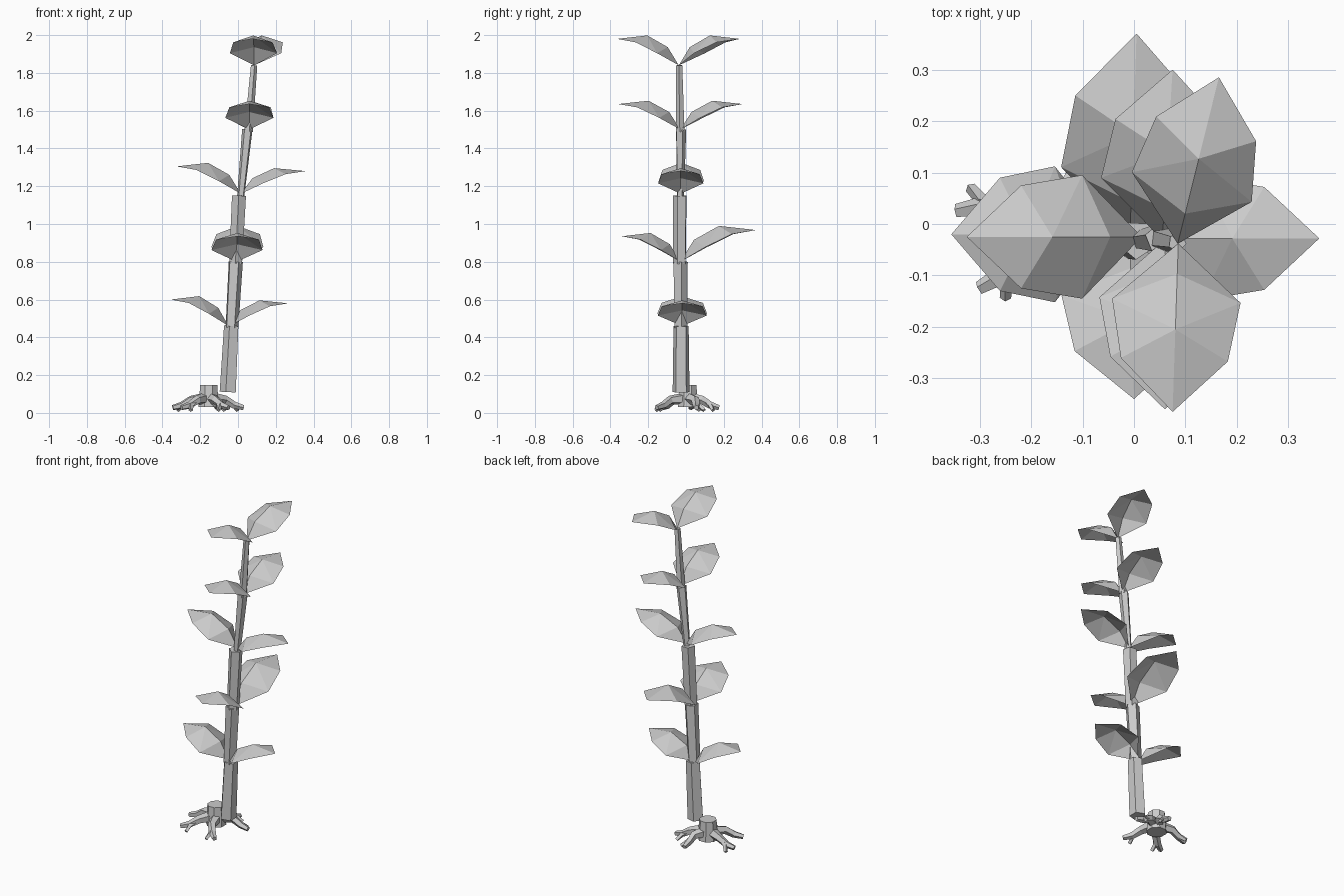
import bpy, bmesh, math
from mathutils import Vector

old = bpy.data.objects.get("Cube")
if old:
    bpy.data.objects.remove(old)

grey = bpy.data.materials.new("plain grey")
grey.use_nodes = True
COLOUR = (0.6, 0.6, 0.6, 1)
grey.diffuse_color = COLOUR
grey.node_tree.nodes["Principled BSDF"].inputs["Base Color"].default_value = COLOUR


def finish(bm, name):
    bmesh.ops.recalc_face_normals(bm, faces=bm.faces)
    mesh = bpy.data.meshes.new(name)
    bm.to_mesh(mesh)
    bm.free()
    mesh.materials.append(grey)
    obj = bpy.data.objects.new(name, mesh)
    bpy.context.scene.collection.objects.link(obj)
    return obj


def tube(bm, points, radii, sides=5, turn=0.0):
    """Closed faceted tube through the points."""
    points = [Vector(p) for p in points]
    rings = []
    for i, (p, r) in enumerate(zip(points, radii)):
        tangent = (points[min(i + 1, len(points) - 1)] - points[max(i - 1, 0)]).normalized()
        side = tangent.cross(Vector((0, 1, 0) if abs(tangent.z) > 0.8 else (0, 0, 1))).normalized()
        up = side.cross(tangent)
        angles = [turn + math.tau * k / sides for k in range(sides)]
        rings.append([bm.verts.new(p + r * (math.cos(a) * side + math.sin(a) * up)) for a in angles])
    for a, b in zip(rings, rings[1:]):
        for k in range(sides):
            n = (k + 1) % sides
            bm.faces.new((a[k], a[n], b[n], b[k]))
    bm.faces.new(rings[0])
    bm.faces.new(rings[-1])


def leaf(name, base, tip, width=1.0):
    """Folded leaf with a raised midrib, drooping sides and pointed ends."""
    base, tip = Vector(base), Vector(tip)
    along = Vector((tip.x - base.x, tip.y - base.y, 0))
    length = along.length
    along.normalize()
    across = Vector((-along.y, along.x, 0))
    rise = tip.z - base.z
    bm = bmesh.new()

    def vert(u, w, h):
        return bm.verts.new(base + along * u * length + across * w * width + Vector((0, 0, h * rise)))

    root, rib_a, rib_b, end = vert(0, 0, 0), vert(.18, 0, .69), vert(.51, 0, 1.13), vert(1, 0, 1)
    for s in (-1, 1):
        low, high = vert(.34, s * .12, .46), vert(.69, s * .1, .87)
        for face in ((root, low, rib_a), (rib_a, low, rib_b), (low, high, rib_b), (rib_b, high, end)):
            bm.faces.new(face)
    # Both halves wind the same way after recalculation
    return finish(bm, name)


# Jointed stem, each piece a tapered prism
stem = [
    ((-.05, -.026, .11), (-.032, -.026, .46), .047, .042),
    ((-.034, -.028, .45), (-.014, -.03, .8), .036, .04),
    ((-.012, -.032, .79), (.006, -.03, 1.15), .036, .039),
    ((.015, -.03, 1.15), (.05, -.028, 1.5), .02, .029),
    ((.055, -.03, 1.49), (.084, -.036, 1.84), .024, .018),
]
for i, (low, high, r0, r1) in enumerate(stem):
    bm = bmesh.new()
    tube(bm, (low, high), (r0, r1), 5, i * .5)
    finish(bm, f"stem_piece_{i + 1}")

# Leaf pairs, alternating in direction up the stem
leaves = [
    ("leaf_1_right", (-.05, -.02, .46), (-.355, -.02, .6), 1.1),
    ("leaf_1_left", (-.045, -.02, .46), (.265, -.02, .58), 1.08),
    ("leaf_2_back", (-.008, -.03, .8), (.005, .37, .968), 1.15),
    ("leaf_2_front", (-.008, -.03, .8), (.0, -.34, .935), 1.13),
    ("leaf_3_right", (.015, -.025, 1.16), (-.325, -.025, 1.305), 1.0),
    ("leaf_3_left", (.015, -.028, 1.16), (.36, -.028, 1.28), 1.0),
    ("leaf_4_back", (.055, -.03, 1.5), (.075, .3, 1.635), 1.05),
    ("leaf_4_front", (.06, -.03, 1.5), (.06, -.36, 1.635), 1.06),
    ("leaf_5_back", (.085, -.038, 1.84), (.165, .285, 1.98), 1.0),
    ("leaf_5_front", (.086, -.038, 1.84), (.075, -.365, 1.98), 1.04),
]
for args in leaves:
    leaf(*args)

# Stump beside the stem
centre = Vector((-.155, .01, 0))
bm = bmesh.new()
tube(bm, [centre + Vector((0, 0, z)) for z in (.03, .08, .148)], (.058, .054, .049), 8, math.pi / 8)
finish(bm, "stump")

# Bent roots with a small fork near each end
root_ends = [(-.345, .025), (-.3, -.125), (-.05, -.155), (.03, .055), (-.11, .175)]
for i, (x, y) in enumerate(root_ends):
    end = Vector((x, y, .028))
    out = Vector((x, y, 0)) - centre
    side = Vector((-out.y, out.x, 0)).normalized() * (1 if i % 2 else -1)
    start = centre + out * .15 + Vector((0, 0, .075))
    knee = centre + out * .5 + side * .018 + Vector((0, 0, .068))
    shin = centre + out * .75 + side * .012 + Vector((0, 0, .04))
    bm = bmesh.new()
    tube(bm, (start, knee, shin, end), (.032, .024, .02, .014))
    fork = centre + out * .88 + side * .048 + Vector((0, 0, .014))
    tube(bm, (knee, shin + side * .012, fork), (.015, .014, .011), 4)
    finish(bm, f"root_{i + 1}")
